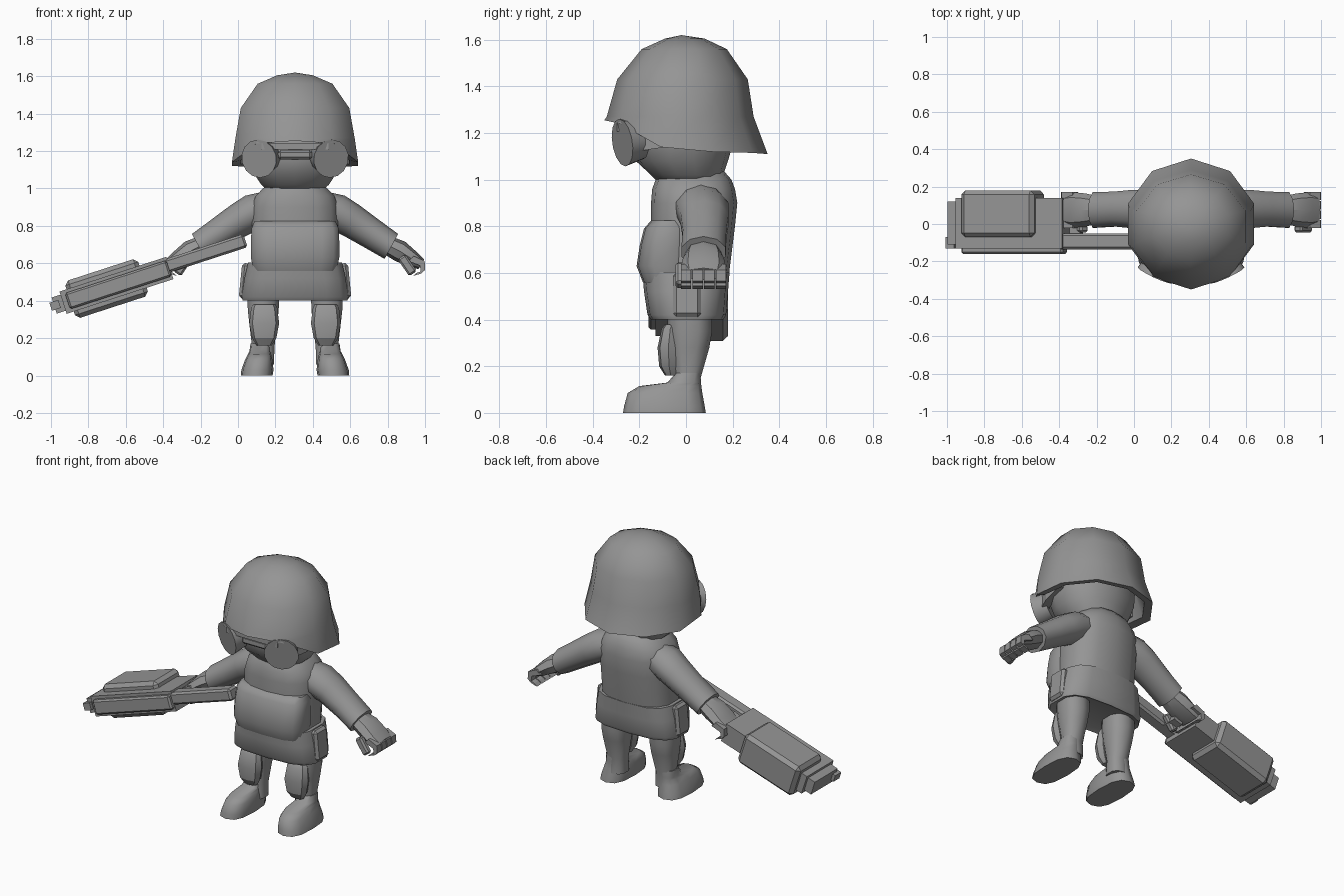
import bpy, bmesh, math
from mathutils import Vector, Matrix

if "Cube" in bpy.data.objects:
    bpy.data.objects.remove(bpy.data.objects["Cube"])

CX = 0.305  # body centre line
grey = bpy.data.materials.new("grey")
grey.diffuse_color = (0.3, 0.3, 0.3, 1)
grey.use_nodes = True
grey.node_tree.nodes["Principled BSDF"].inputs["Base Color"].default_value = grey.diffuse_color


def finish(name, bm, angle=40):
    bmesh.ops.recalc_face_normals(bm, faces=bm.faces)
    me = bpy.data.meshes.new(name)
    bm.to_mesh(me)
    bm.free()
    ob = bpy.data.objects.new(name, me)
    bpy.context.collection.objects.link(ob)
    me.materials.append(grey)
    bpy.ops.object.select_all(action='DESELECT')
    ob.select_set(True)
    bpy.context.view_layer.objects.active = ob
    if angle:
        bpy.ops.object.shade_smooth_by_angle(angle=math.radians(angle))
    return ob


def skin(bm, rings, caps=(True, True)):
    vs = [[bm.verts.new(p) for p in r] for r in rings]
    n = len(vs[0])
    for a, b in zip(vs, vs[1:]):
        for i in range(n):
            j = (i + 1) % n
            bm.faces.new((a[i], a[j], b[j], b[i]))
    if caps[0]:
        bm.faces.new(vs[0])
    if caps[1]:
        bm.faces.new(vs[-1])


def ring(z, cx, yf, yb, hw, n, power=1.0):
    """Rounded ring; a vertex points to the front when power is 1."""
    pts = []
    for i in range(n):
        a = 2 * math.pi * i / n
        s, c = math.sin(a), math.cos(a)
        x = math.copysign(abs(s) ** power, s) * hw
        y = math.copysign(abs(c) ** power, c) * (yb - yf) / 2
        pts.append((cx + x, (yf + yb) / 2 - y, z))
    return pts


def stack(name, rows, cx=CX, n=14, power=0.8, angle=50):
    bm = bmesh.new()
    skin(bm, [ring(z, cx, yf, yb, hw, n, power) for z, yf, yb, hw in rows])
    return finish(name, bm, angle)


def tube(name, rows, n=10, angle=50):
    """Tube in the xz plane: rows of (x, y, z, in-plane radius, y radius)."""
    bm = bmesh.new()
    d = (Vector(rows[-1][:3]) - Vector(rows[0][:3])).normalized()
    side = Vector((-d.z, 0, d.x))
    rings = []
    for x, y, z, r, ry in rows:
        rings.append([Vector((x, y, z)) + side * r * math.cos(t) + Vector((0, ry * math.sin(t), 0))
                      for t in (2 * math.pi * i / n for i in range(n))])
    skin(bm, rings)
    return finish(name, bm, angle)


def block(name, loc, size, tilt=0, bevel=0, yaw=0):
    """Box with tilt about y and yaw about z."""
    bm = bmesh.new()
    m = (Matrix.Translation(loc) @ Matrix.Rotation(yaw, 4, 'Z')
         @ Matrix.Rotation(-tilt, 4, 'Y') @ Matrix.Diagonal((*size, 1)))
    bmesh.ops.create_cube(bm, size=1, matrix=m)
    if bevel:
        bmesh.ops.bevel(bm, geom=bm.edges[:], offset=bevel, segments=1, affect='EDGES')
    return finish(name, bm, 0)


# helmet: ten sides, open shell with a rim that dips at the sides and back
N = 10
rim_z = [1.255, 1.24, 1.14, 1.12, 1.115, 1.11]
bm = bmesh.new()
rows = [(None, -0.35, 0.35, 0.355), (1.27, -0.34, 0.29, 0.335), (1.43, -0.295, 0.265, 0.305),
        (1.56, -0.19, 0.175, 0.21), (1.605, -0.09, 0.08, 0.1)]
rings = []
for z, yf, yb, hw in rows:
    r = ring(z or 0, CX, yf, yb, hw, N)
    if z is None:
        r = [(p[0], p[1], rim_z[min(i, N - i)]) for i, p in enumerate(r)]
    rings.append(r)
inner = [(CX + (x - CX) * 0.86, y * 0.86, z + 0.01) for x, y, z in rings[0]]
top = ring(1.50, CX, -0.2, 0.18, 0.2, N)
rings.append([(CX, -0.02, 1.62)] * N)
skin(bm, [top, inner] + rings, (True, False))
bmesh.ops.remove_doubles(bm, verts=bm.verts, dist=0.0005)
finish("helmet", bm, 45)

# head and jaw
stack("head", [(0.98, -0.11, 0.15, 0.14), (1.02, -0.15, 0.16, 0.185), (1.08, -0.215, 0.18, 0.225),
               (1.15, -0.235, 0.2, 0.25), (1.25, -0.24, 0.2, 0.26), (1.4, -0.18, 0.15, 0.2)], power=0.9)

# torso, belly vest and skirt
stack("torso", [(0.45, -0.14, 0.16, 0.24), (0.6, -0.15, 0.185, 0.235), (0.8, -0.15, 0.21, 0.235),
                (0.9, -0.15, 0.22, 0.235), (0.96, -0.145, 0.21, 0.215), (1.0, -0.13, 0.195, 0.175),
                (1.04, -0.11, 0.16, 0.13)])
stack("belly_vest", [(0.56, -0.185, 0.03, 0.225), (0.63, -0.212, 0.03, 0.24), (0.72, -0.198, 0.03, 0.24),
                     (0.79, -0.18, 0.03, 0.235), (0.825, -0.15, 0.03, 0.22)], power=0.6)
stack("skirt", [(0.42, -0.10, 0.12, 0.22), (0.4, -0.15, 0.16, 0.285), (0.42, -0.165, 0.172, 0.29),
                (0.52, -0.18, 0.18, 0.275), (0.605, -0.187, 0.187, 0.255)], power=0.65)

# goggle bridge over the nose
block("goggle_bridge", (CX, -0.25, 1.18), (0.18, 0.05, 0.05), bevel=0.012)
block("helmet_brow", (CX, -0.25, 1.225), (0.36, 0.09, 0.035))

for s, side in ((-1, "left"), (1, "right")):
    # goggle lens housings turned outwards
    bm = bmesh.new()
    m = (Matrix.Translation((CX + s * 0.175, -0.235, 1.165)) @ Matrix.Rotation(s * math.radians(25), 4, 'Z')
         @ Matrix.Rotation(math.radians(98), 4, 'X'))
    bmesh.ops.create_cone(bm, cap_ends=True, segments=14, radius1=0.085, radius2=0.103, depth=0.085, matrix=m)
    finish(side + "_goggle", bm, 40)
    # goggle strap along the side of the head
    bm = bmesh.new()
    strap = [(0.225, -0.22, 1.12, 1.24), (0.262, -0.12, 1.135, 1.225), (0.275, 0.02, 1.16, 1.2)]
    skin(bm, [[(CX + s * x, y, lo), (CX + s * (x - 0.05), y, lo), (CX + s * (x - 0.05), y, hi),
               (CX + s * x, y, hi)] for x, y, lo, hi in strap])
    finish(side + "_goggle_strap", bm, 0)

    # sleeve with shoulder, cuff end
    tube(side + "_arm", [(CX + s * x, y, z, r, ry) for x, y, z, r, ry in (
        (0.10, 0.06, 0.915, 0.085, 0.10), (0.22, 0.07, 0.875, 0.098, 0.118), (0.30, 0.08, 0.83, 0.092, 0.108),
        (0.40, 0.08, 0.765, 0.084, 0.098), (0.515, 0.075, 0.69, 0.076, 0.10), (0.515, 0.075, 0.69, 0.04, 0.06))])
    # hand: palm, four curled fingers, thumb
    tube(side + "_palm", [(CX + s * x, 0.075, z, r, ry) for x, z, r, ry in (
        (0.49, 0.70, 0.05, 0.07), (0.56, 0.665, 0.058, 0.088), (0.63, 0.62, 0.045, 0.095),
        (0.675, 0.595, 0.03, 0.085))], n=8, angle=30)
    for i in range(4):
        y = 0.15 - i * 0.05
        bm = bmesh.new()
        path = [(0.62, 0.625, 0.03), (0.68, 0.60, 0.026), (0.685, 0.555, 0.022), (0.64, 0.54, 0.018)]
        skin(bm, [[(CX + s * (x + dx * w), y + dy * 0.022, z + dx * w * 0.9)
                   for dx, dy in ((-.5, -1), (.5, -1), (.5, 1), (-.5, 1))] for x, z, w in path])
        finish(f"{side}_finger_{i + 1}", bm, 0)
    block(side + "_thumb", (CX + s * 0.60, -0.025, 0.59), (0.05, 0.04, 0.11), s * 0.6, 0.01)

    # leg, knee pad and boot
    lx = CX + s * 0.17
    stack(side + "_leg", [(0.06, -0.06, 0.07, 0.06), (0.15, -0.045, 0.063, 0.062), (0.28, -0.075, 0.1, 0.078),
                          (0.35, -0.08, 0.112, 0.086), (0.44, -0.08, 0.11, 0.088)], cx=lx, n=10)
    stack(side + "_knee_pad", [(0.16, -0.09, -0.04, 0.04), (0.2, -0.115, -0.03, 0.065),
                               (0.28, -0.122, -0.03, 0.08), (0.36, -0.105, -0.03, 0.07),
                               (0.38, -0.09, -0.03, 0.06)], cx=lx - s * 0.005, n=8, power=0.7, angle=25)
    fx = CX + s * 0.205
    bm = bmesh.new()
    boot = [(0.0, -0.27, 0.085, 0.085), (0.03, -0.265, 0.08, 0.086), (0.085, -0.25, 0.07, 0.073),
            (0.115, -0.2, 0.066, 0.062), (0.13, -0.08, 0.064, 0.056), (0.17, -0.045, 0.062, 0.055)]
    skin(bm, [ring(z, fx - s * 0.13 * z, yf, yb, hw, 12, 0.75) for z, yf, yb, hw in boot])
    finish(side + "_boot", bm, 50)

    # hip pouch
    block(side + "_hip_pouch", (CX + s * 0.262, 0.005, 0.505), (0.06, 0.12, 0.19), s * 0.1, 0.015)

# gun, tilted upwards towards the stock
T = math.radians(18)


def gun(name, u, w, y0, y1, length, height, bevel=0.0):
    x = -0.65 + u * math.cos(T) - w * math.sin(T)
    z = 0.482 + u * math.sin(T) + w * math.cos(T)
    return block(name, (x, (y0 + y1) / 2, z), (length, y1 - y0, height), T, bevel)


gun("gun_body", 0.0, 0.0, -0.13, 0.14, 0.6, 0.125)
gun("gun_casing", -0.055, 0.0, -0.07, 0.18, 0.41, 0.21, 0.022)
gun("gun_side_plate", 0.01, 0.0, -0.16, -0.12, 0.57, 0.09, 0.01)
gun("gun_muzzle", -0.32, 0.0, -0.11, 0.12, 0.06, 0.09)
gun("gun_muzzle_tip", -0.345, 0.0, -0.13, -0.07, 0.05, 0.045)
gun("gun_stock", 0.50, 0.015, -0.135, -0.05, 0.46, 0.075, 0.012)
gun("gun_grip", 0.36, 0.0, -0.06, 0.04, 0.06, 0.05)
